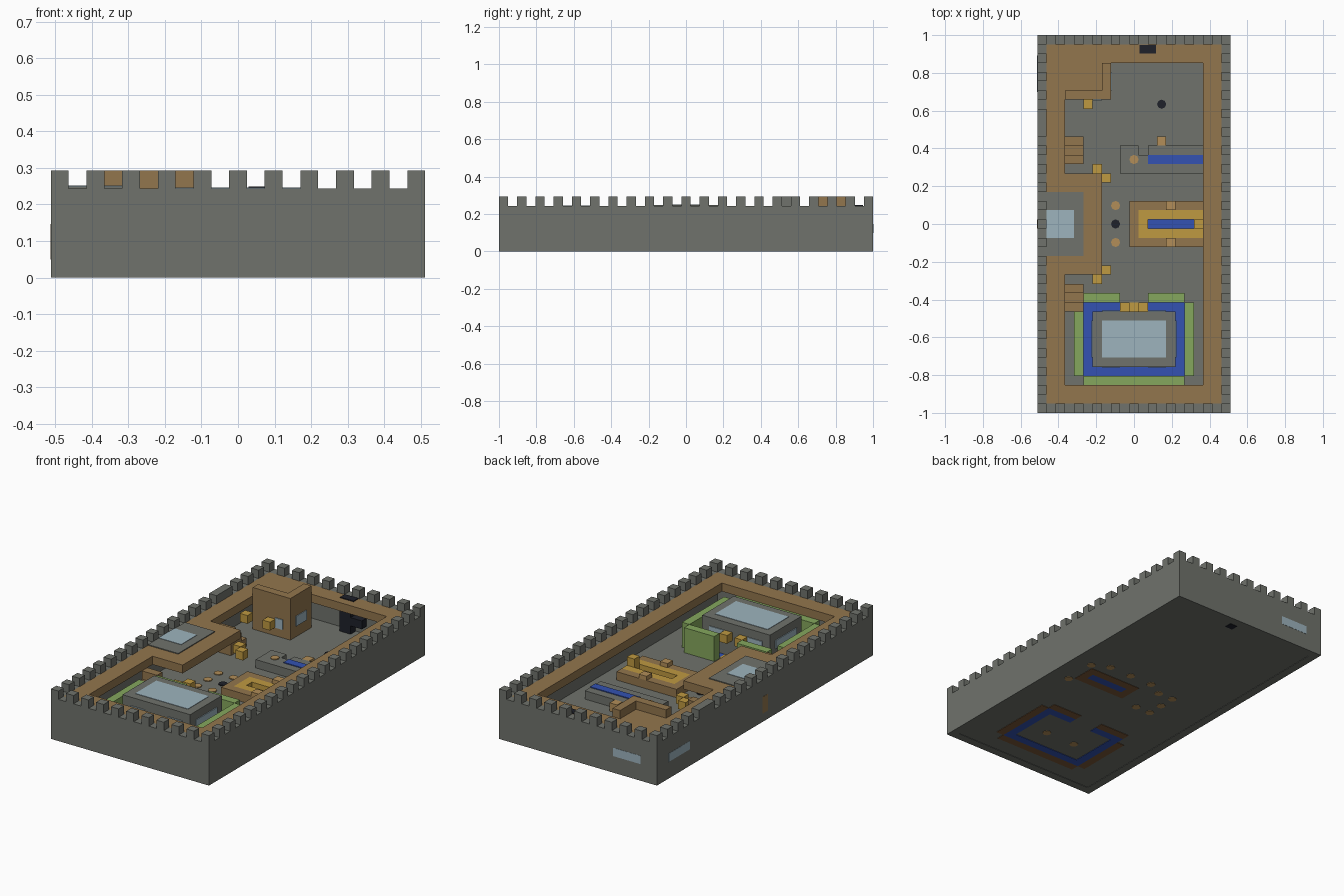
import bpy
import bmesh

U = 2 / 41            # one grid cell
NX, NY = 21, 41       # cells across and along
T = 0.1               # plate thickness in cells

if "Cube" in bpy.data.objects:
    bpy.data.objects.remove(bpy.data.objects["Cube"])


def material(name, r, g, b):
    m = bpy.data.materials.new(name)
    m.use_nodes = True
    m.diffuse_color = (r, g, b, 1)
    m.node_tree.nodes["Principled BSDF"].inputs["Base Color"].default_value = (r, g, b, 1)
    return m


STONE = material("grey stone", .16, .17, .15)
WOOD = material("brown wood", .29, .18, .075)
GOLD = material("gold", .52, .32, .053)
LEAF = material("leaf green", .235, .39, .11)
WATER = material("water blue", .033, .084, .445)
GLASS = material("pale glass", .34, .456, .515)
TAN = material("tan", .445, .27, .098)
BLACK = material("black stone", .013, .015, .023)
SOIL = material("dark soil", .2, .1, .04)


def finish(name, mat, bm):
    me = bpy.data.meshes.new(name)
    bm.to_mesh(me)
    bm.free()
    me.materials.append(mat)
    ob = bpy.data.objects.new(name, me)
    bpy.context.collection.objects.link(ob)
    return ob


def blocks(name, mat, boxes):
    """Boxes given in cells: x0, x1, y0, y1, z0, z1."""
    bm = bmesh.new()
    for x0, x1, y0, y1, z0, z1 in boxes:
        for v in bmesh.ops.create_cube(bm, size=1)["verts"]:
            v.co.x = (x1 if v.co.x > 0 else x0) * U - NX * U / 2
            v.co.y = (y1 if v.co.y > 0 else y0) * U - NY * U / 2
            v.co.z = (z1 if v.co.z > 0 else z0) * U
    return finish(name, mat, bm)


def discs(name, mat, points, z):
    """Flat octagons centred on cells."""
    bm = bmesh.new()
    for x, y in points:
        ring = bmesh.ops.create_cone(bm, cap_ends=True, segments=8, radius1=U / 2,
                                     radius2=U / 2, depth=T * U)["verts"]
        bmesh.ops.translate(bm, verts=ring, vec=((x + .5 - NX / 2) * U,
                                                 (y + .5 - NY / 2) * U, z * U))
    return finish(name, mat, bm)


def cube(x, y, z):
    return (x, x + 1, y, y + 1, z, z + 1)


def ring(x0, x1, y0, y1, w, z0, z1):
    return [(x0, x1, y0, y0 + w, z0, z1), (x0, x1, y1 - w, y1, z0, z1),
            (x0, x0 + w, y0 + w, y1 - w, z0, z1), (x1 - w, x1, y0 + w, y1 - w, z0, z1)]


# outer wall, floor and battlements
blocks("outer_wall", STONE, ring(0, NX, 0, NY, 1, 0, 5))
blocks("courtyard_floor", STONE, [(1, NX - 1, 1, NY - 1, T / 2, 1)])
teeth = [cube(x, y, 5) for x in range(0, NX, 2) for y in (0, NY - 1)]
teeth += [cube(x, y, 5) for y in range(2, NY - 1, 2) for x in (0, NX - 1)]
blocks("battlements", STONE, teeth + [cube(0, 31, 5)])

# raised walkway and the gallery on the right side
blocks("walkway", WOOD, ring(1, NX - 1, 1, NY - 1, 2, 4, 5))
blocks("gallery", WOOD, [(3, 7, 15, 26, 4, 5)])
blocks("gallery_stone_inlay", STONE, [(1, 5, 17, 24, 5, 5 + T)])
blocks("gallery_skylight", GLASS, [(1, 4, 19, 22, 5 + T, 5 + 1.5 * T)])
blocks("side_door", WOOD, [(-T / 4, 0, 20, 21, 1, 3)])

# stairs on both sides of the gallery
steps = []
for i in range(3):
    steps += [(3, 5, 11 + i, 12 + i, 1, 2 + i), (3, 5, 29 - i, 30 - i, 1, 2 + i)]
blocks("stairs", WOOD, steps)

# corner tower with its parapet
blocks("tower", WOOD, [(3, 8, 34, 38, 1, 5)])
blocks("tower_parapet", WOOD, [(3, 8, 34, 35, 5, 6), (7, 8, 35, 38, 5, 6)])
blocks("tower_windows", GLASS, [(8, 8 + T, 35, 37, 2.3, 3.5), (6, 7, 34 - T, 34, 2, 3.2)])
blocks("outer_windows", GLASS, [(2.2, 5.8, NY, NY + T / 4, 2, 3),
                                (-T / 4, 0, 34.8, 38.8, 2, 3)])

# keep with glass roof and windows
blocks("keep", STONE, [(6, 15, 5, 11, 1, 5)])
blocks("keep_skylight", GLASS, [(7, 14, 6, 10, 5, 5 + T / 2)])
wins = []
for x0, x1 in ((7, 9), (12, 14)):
    wins += [(x0, x1, 11, 11 + T, 3, 4), (x0, x1, 5 - T, 5, 3, 4)]
wins += [(6 - T, 6, 6, 10, 3, 4), (15, 15 + T, 6, 10, 3, 4)]
blocks("keep_windows", GLASS, wins)

# moat, hedges and the soil below them
moat = [(5, 16, 4, 5), (5, 6, 5, 12), (15, 16, 5, 12), (6, 9, 11, 12), (12, 15, 11, 12)]
hedge = [(5, 16, 3, 4), (4, 5, 4, 11), (16, 17, 4, 12), (5, 9, 12, 13), (12, 16, 12, 13)]
blocks("moat_surface", WATER, [b + (1, 1 + T) for b in moat])
blocks("moat_bed", WATER, [b + (0, T / 2) for b in moat])
blocks("hedges", LEAF, [b + (1, 4) for b in hedge])
blocks("hedge_soil", SOIL, [b + (0, T / 2) for b in hedge])
blocks("bridge", GOLD, [(9, 12, 11, 12, 1, 1 + T)])
blocks("gate_lanterns", GOLD, [cube(9, 11, 3), cube(11, 11, 3)])

# long pool with wooden border and gold rim
blocks("pool_border", WOOD, [(10, 18, 18, 19, 1, 2), (10, 18, 22, 23, 1, 2),
                             (10, 11, 19, 22, 1, 2)])
blocks("pool_rim", GOLD, [(11, 18, 19, 20, 1, 2), (11, 18, 21, 22, 1, 2),
                          (11, 12, 20, 21, 1, 2), (17, 18, 20, 21, 1, 3)])
blocks("pool_water", WATER, [(12, 17, 20, 21, 1, 1 + T)])
blocks("pool_bed", WATER, [(12, 17, 20, 21, 0, T / 2)])
blocks("pool_soil", SOIL, ring(11, 18, 19, 22, 1, 0, T / 2 - .01))
blocks("pool_seats", TAN, [(14, 15, 18, 19, 2, 2.5), (14, 15, 22, 23, 2, 2.5)])

# stone basin with a water channel
blocks("basin", STONE, [(9, 18, 26, 28, 1, 2), (9, 11, 28, 29, 1, 2), (12, 18, 28, 29, 1, 2)])
blocks("basin_water", WATER, [(12, 18, 27, 28, 2, 2 + T)])
blocks("basin_seat", TAN, [(13, 14, 29, 30, 1, 2)])
discs("basin_disc", TAN, [(10, 27)], 2 + T / 2)

# lanterns hung on the gallery and the tower
blocks("lanterns", GOLD, [cube(7, y, 2) for y in (15, 25)]
       + [cube(6, y, 2) for y in (14, 26)] + [cube(5, 33, 2), cube(2, 33, 2)])

# floor discs, seen from above and below
discs("floor_discs", TAN, [(8, 18), (8, 22), (6, 18), (6, 22), (6, 20)], 1 + T / 2)
discs("floor_discs_below", TAN, [(x, y) for x in (6, 8, 18) for y in (18, 22)]
      + [(6, 20), (10, 23), (13, 23), (16, 23), (8, 7), (12, 7)], T / 2)
discs("dark_discs", BLACK, [(8, 20), (13, 33)], 1 + T / 2)

# black shaft by the back wall
blocks("black_shaft", BLACK, [(11, 12.5, 39, 39.9, 1, 4), (12.5, 14, 39, 39.9, 2, 3),
                              (11.1, 12.9, 39, 39.9, 5, 5 + T),
                              (11.5, 12.5, 39, 39.9, 0, T / 2)])
